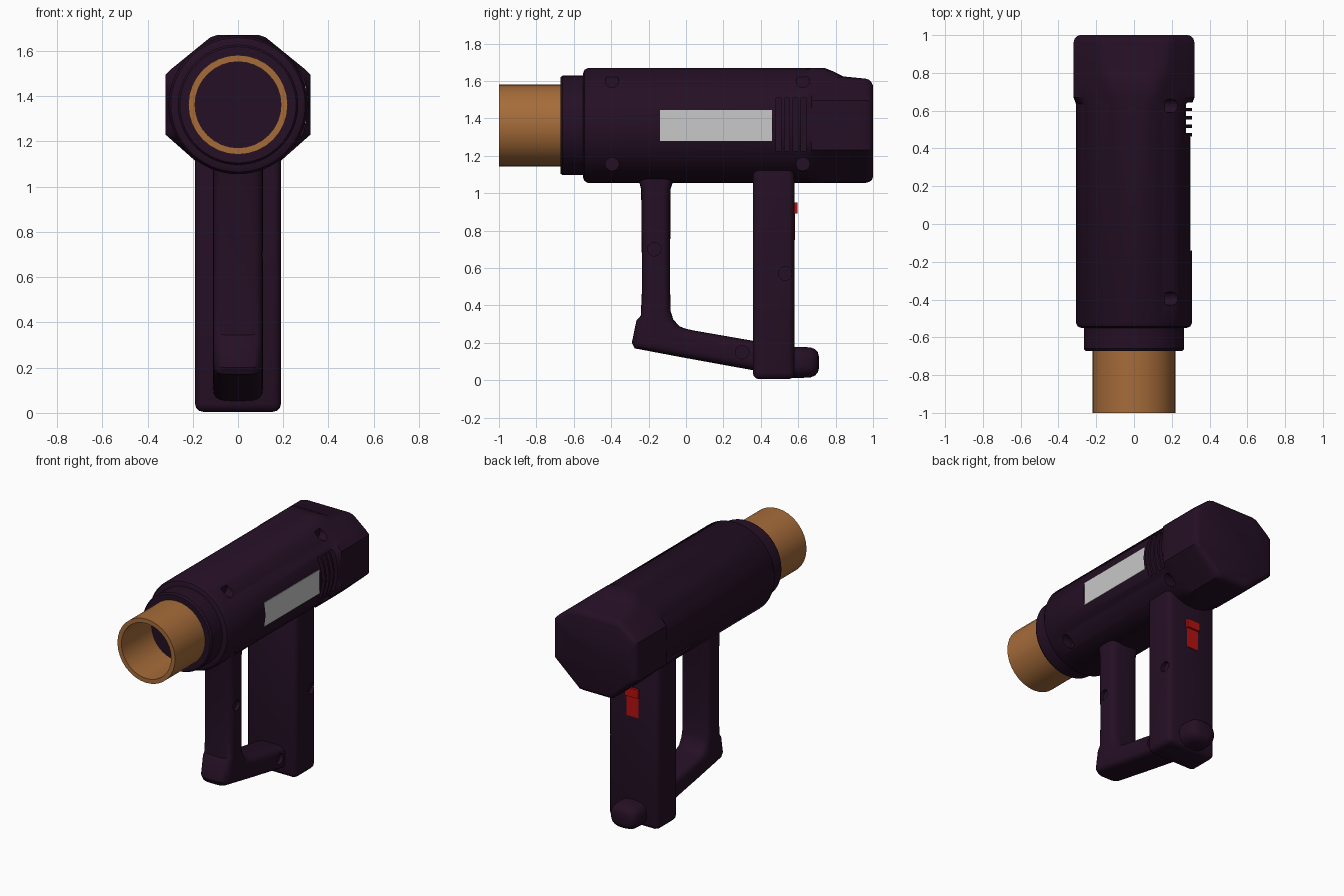
import bpy, bmesh, math
from mathutils import Matrix, Vector

if "Cube" in bpy.data.objects:
    bpy.data.objects.remove(bpy.data.objects["Cube"])

CZ = 1.362  # height of the barrel axis


def material(name, rgb):
    m = bpy.data.materials.new(name)
    m.diffuse_color = (*rgb, 1)
    m.use_nodes = True
    m.node_tree.nodes["Principled BSDF"].inputs["Base Color"].default_value = m.diffuse_color
    return m


PURPLE = material("dark_purple_plastic", (0.018, 0.005, 0.018))
BRONZE = material("bronze_metal", (0.38, 0.15, 0.042))
GREY = material("light_grey_label", (0.58, 0.58, 0.58))
RED = material("red_switch", (0.47, 0.005, 0.005))


def finish(name, bm, mat, smooth=True):
    bmesh.ops.recalc_face_normals(bm, faces=bm.faces)
    me = bpy.data.meshes.new(name)
    bm.to_mesh(me)
    bm.free()
    ob = bpy.data.objects.new(name, me)
    bpy.context.collection.objects.link(ob)
    me.materials.append(mat)
    if smooth:
        activate(ob)
        bpy.ops.object.shade_smooth_by_angle(angle=math.radians(32))
    return ob


def activate(ob):
    bpy.ops.object.select_all(action='DESELECT')
    ob.select_set(True)
    bpy.context.view_layer.objects.active = ob


def loft(name, rings, mat, caps=True):
    """Skin equal-length rings of points; without caps the ends join up."""
    bm = bmesh.new()
    vs = [[bm.verts.new(p) for p in r] for r in rings]
    n = len(vs[0])
    pairs = list(zip(vs, vs[1:])) + ([] if caps else [(vs[-1], vs[0])])
    for a, b in pairs:
        for i in range(n):
            j = (i + 1) % n
            bm.faces.new((a[i], a[j], b[j], b[i]))
    if caps:
        bm.faces.new(vs[0])
        bm.faces.new(vs[-1])
    return finish(name, bm, mat)


def circle(y, r, n=64):
    return [(r * math.cos(2 * math.pi * i / n), y, CZ + r * math.sin(2 * math.pi * i / n)) for i in range(n)]


def cap_ring(y, top, s=1.0, n=64):
    """Rounded octagon of the motor housing, as the nearest of its side planes."""
    planes = [(1, 0, .32), (-1, 0, .32), (0, 1, top), (0, -1, .307)]
    for k in (1, -1):
        planes += [(.631 * k, .777, .309), (.662 * k, -.75, .311)]
    pts = []
    for i in range(n):
        c, d = math.cos(2 * math.pi * i / n), math.sin(2 * math.pi * i / n)
        r = s * min(q / (a * c + b * d) for a, b, q in planes if a * c + b * d > 1e-6)
        pts.append((r * c, y, CZ + r * d))
    return pts


def soft_ring(outer, inner, hx, power=.5, n=32):
    """Rounded rectangle spanning two (y, z) points, half width hx."""
    pts = []
    for i in range(n):
        t = 2 * math.pi * (i + .5) / n
        c, s = math.cos(t), math.sin(t)
        u = math.copysign(abs(c) ** power, c)
        v = (1 + math.copysign(abs(s) ** power, s)) / 2
        pts.append((hx * u, outer[0] + v * (inner[0] - outer[0]), outer[1] + v * (inner[1] - outer[1])))
    return pts


def add_box(bm, lo, hi):
    lo, hi = Vector(lo), Vector(hi)
    m = Matrix.Translation((lo + hi) / 2) @ Matrix.Diagonal((*(hi - lo), 1))
    bmesh.ops.create_cube(bm, size=1, matrix=m)


def box(name, lo, hi, mat, bevel=0, seg=3):
    bm = bmesh.new()
    add_box(bm, lo, hi)
    if bevel:
        bmesh.ops.bevel(bm, geom=bm.edges[:], offset=bevel, segments=seg, profile=.5, affect='EDGES')
    return finish(name, bm, mat, bool(bevel))


def cut(ob, boxes=(), holes=()):
    """Subtract boxes and sideways screw holes (y, z, floor x)."""
    bm = bmesh.new()
    for lo, hi in boxes:
        add_box(bm, lo, hi)
    for y, z, x in holes:
        m = Matrix.Translation((x + .25, y, z)) @ Matrix.Rotation(math.pi / 2, 4, 'Y')
        bmesh.ops.create_cone(bm, cap_ends=True, segments=20, radius1=.036, radius2=.036, depth=.5, matrix=m)
    cutter = finish("cutter", bm, PURPLE, False)
    cutter.hide_render = True
    mod = ob.modifiers.new("cut", 'BOOLEAN')
    mod.operation, mod.solver, mod.object = 'DIFFERENCE', 'EXACT', cutter
    activate(ob)
    # keep the cut ahead of any smoothing modifier
    bpy.ops.object.modifier_move_to_index(modifier="cut", index=0)
    bpy.ops.object.modifier_apply(modifier="cut")
    bpy.data.objects.remove(cutter)
    activate(ob)
    bpy.ops.object.shade_smooth_by_angle(angle=math.radians(32))


# Barrel housing, blending into the angular motor cap
body = loft("housing", [
    circle(-.55, .28), circle(-.543, .297), circle(-.525, .307), circle(.635, .307),
    cap_ring(.67, .308), cap_ring(.74, .308), cap_ring(.785, .29), cap_ring(.84, .262),
    cap_ring(.96, .25), cap_ring(.98, .247, .985), cap_ring(.993, .24, .95), cap_ring(1, .235, .9)], PURPLE)
slots = [((.22, y - .014, 1.225), (.5, y + .014, 1.51)) for y in (.495, .54, .585, .628)]
recess = [((.296, -.14, 1.275), (.5, .462, 1.449))]
cut(body, slots + recess, [(y, z, .165) for y in (-.395, .625) for z in (1.155, 1.6)])

# Side label
box("side_label", (.292, -.138, 1.28), (.2995, .46, 1.445), GREY)

# Front collar and hollow nozzle
loft("collar", [circle(-.672, .24), circle(-.672, .257), circle(-.66, .266), circle(-.5, .266)], PURPLE)
loft("nozzle", [circle(-.66, .22, 32), circle(-1, .22, 32), circle(-1, .19, 32), circle(-.66, .19, 32)],
     BRONZE, caps=False)

# Rear grip
grip = box("grip", (-.19, .357, .005), (.19, .58, 1.2), PURPLE, .035)
cut(grip, holes=[(.53, .57, .165)])

# Front guard post and lower bar as one sweep of (outer, inner) points
stations = [((-.25, 1.14), (-.07, 1.14)), ((-.25, 1.06), (-.07, 1.06)), ((-.24, 1.02), (-.083, 1.02)),
            ((-.235, .5), (-.085, .5)), ((-.242, .345), (-.082, .37)), ((-.265, .32), (-.068, .325)),
            ((-.29, .2), (-.035, .288)), ((-.275, .17), (0, .275)), ((0, .118), (.04, .266)),
            ((.42, .042), (.42, .2))]
guard = loft("guard", [soft_ring(o, i, .11) for o, i in stations], PURPLE)
cut(guard, holes=[(-.17, .7, .085), (.3, .15, .085)])

# Rounded cord boss at the foot of the grip
boss = [(.5, 1), (.62, 1), (.665, .97), (.69, .85), (.705, .65), (.71, .4)]
loft("cord_boss", [soft_ring((y, .095 - .083 * s), (y, .095 + .083 * s), .105 * s, .75) for y, s in boss], PURPLE)

# Switch: raised rocker over a flat slide
box("switch_rocker", (-.05, .57, .89), (.05, .597, .95), RED)
box("switch_slide", (-.045, .577, .75), (.045, .584, .89), RED)
